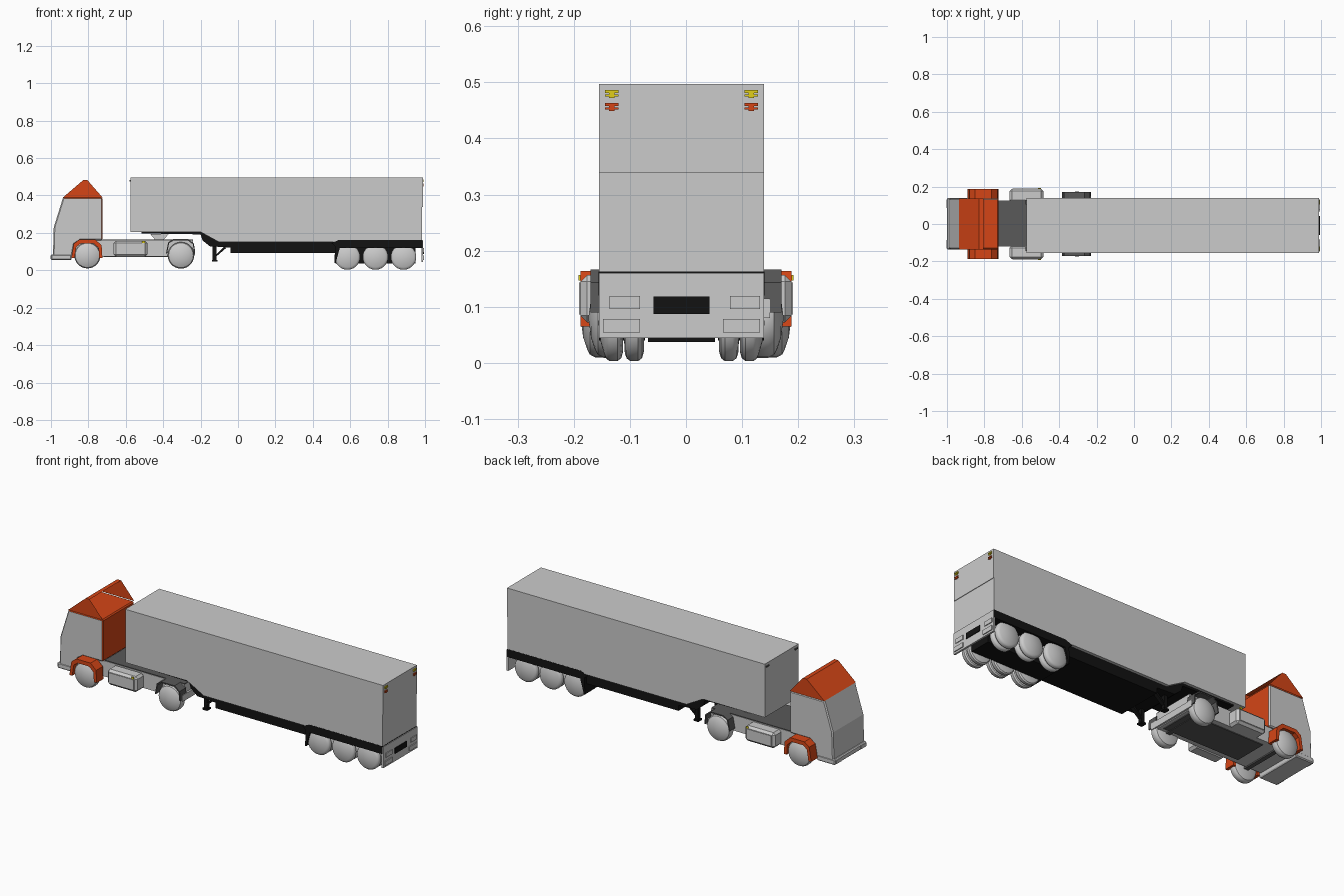
import bpy, bmesh, math

cube = bpy.data.objects.get("Cube")
if cube:
    bpy.data.objects.remove(cube, do_unlink=True)


def material(name, r, g, b):
    m = bpy.data.materials.new(name)
    m.use_nodes = True
    m.diffuse_color = (r, g, b, 1)
    m.node_tree.nodes["Principled BSDF"].inputs["Base Color"].default_value = (r, g, b, 1)
    return m


GREY = material("light grey", .6, .6, .6)
ORANGE = material("orange paint", .66, .06, .008)
BLACK = material("chassis black", .006, .006, .006)
DARK = material("dark grey", .1, .1, .1)
YELLOW = material("yellow lamp", .75, .62, .01)


def finish(name, bm, *mats):
    bmesh.ops.recalc_face_normals(bm, faces=bm.faces)
    me = bpy.data.meshes.new(name)
    bm.to_mesh(me)
    bm.free()
    ob = bpy.data.objects.new(name, me)
    bpy.context.collection.objects.link(ob)
    for m in mats:
        me.materials.append(m)
    return ob


def prism(name, pts, y0, y1, *mats):
    """Side profile in x, z extruded across the width."""
    bm = bmesh.new()
    face = bm.faces.new([bm.verts.new((x, y0, z)) for x, z in pts])
    ext = bmesh.ops.extrude_face_region(bm, geom=[face])
    moved = [v for v in ext["geom"] if isinstance(v, bmesh.types.BMVert)]
    bmesh.ops.translate(bm, vec=(0, y1 - y0, 0), verts=moved)
    return finish(name, bm, *mats)


def box(name, x0, x1, y0, y1, z0, z1, mat, bevel=0):
    ob = prism(name, [(x0, z0), (x1, z0), (x1, z1), (x0, z1)], y0, y1, mat)
    if bevel:
        mod = ob.modifiers.new("Bevel", "BEVEL")
        mod.width = bevel
        mod.segments = 1
    return ob


def wheel(name, x, y, z, radius, width, side, dome):
    """Tyre and hub turned around the axle; side is the outward direction."""
    w = width / 2
    profile = [(-w, 0), (-w, .75), (-w * .8, .92), (-w * .4, 1), (w * .4, 1),
               (w * .8, .93), (w, .8), (w + dome * .6, .5), (w + dome, 0)]
    bm = bmesh.new()
    vs = [bm.verts.new((x, y + side * a, z + radius * r)) for a, r in profile]
    edges = [bm.edges.new(p) for p in zip(vs, vs[1:])]
    bmesh.ops.spin(bm, geom=vs + edges, cent=(x, y, z), axis=(0, 1, 0),
                   angle=math.tau, steps=28)
    bmesh.ops.remove_doubles(bm, verts=bm.verts, dist=.0001)
    ob = finish(name, bm, GREY)
    bpy.ops.object.select_all(action="DESELECT")
    ob.select_set(True)
    bpy.context.view_layer.objects.active = ob
    bpy.ops.object.shade_smooth_by_angle(angle=math.radians(35))


def arch(name, cx, cz, outer, inner, y0, y1, mat):
    """Angular wheel arch: half-widths and heights of the two outlines."""
    def outline(w, h):
        return [(-w, -.01), (-w * .85, h * .75), (-w * .5, h),
                (w * .55, h), (w * .95, h * .65), (w, -.01)]
    pts = outline(*outer) + outline(*inner)[::-1]
    prism(name, [(cx + x, cz + z) for x, z in pts], y0, y1, mat)


def both(y0, y1, centre=0):
    """Matching spans on the right and left of a centre line."""
    return (("right", -1, centre - y1, centre - y0), ("left", 1, centre + y0, centre + y1))


# Cab: grey body with an orange back wall and roof
cab = prism("cab", [(-.99, .06), (-.89, .06), (-.875, .14), (-.845, .16), (-.725, .16),
                    (-.725, .39), (-.935, .39), (-.985, .23)], -.135, .137, GREY, ORANGE)
for p in cab.data.polygons:
    if p.normal.x > .9 and p.center.z > .2 or p.normal.z > .9:
        p.material_index = 1
# Chamfered front corners
bev = cab.modifiers.new("Bevel", "BEVEL")
bev.width = .006
bev.segments = 1
bev.limit_method = "ANGLE"
bev.angle_limit = math.radians(80)

# Roof deflector: sloping front and two gable sides, open at the back
bm = bmesh.new()
sides = [[bm.verts.new((x, y, z)) for x, z in ((-.935, .39), (-.828, .482), (-.805, .482), (-.725, .39))]
         for y in (-.135, .137)]
for s in sides:
    bm.faces.new(s)
for i in range(2):
    bm.faces.new([sides[0][i], sides[0][i + 1], sides[1][i + 1], sides[1][i]])
finish("roof_deflector", bm, ORANGE)

# Front bumper and its lamps
box("front_bumper", -1, -.89, -.137, .139, .055, .085, GREY, .005)
for side, s, y0, y1 in both(.085, .13):
    box(side + "_headlamp", -1.003, -.99, y0, y1, .06, .08, GREY)

# Tractor frame with dark deck and underside
box("tractor_frame", -.89, -.24, -.12, .125, .075, .16, GREY)
box("tractor_deck", -.725, -.24, -.118, .123, .16, .164, DARK)
box("tractor_underside", -.72, -.26, -.09, .095, .071, .075, DARK)
box("tractor_rear_bar", -.245, -.23, -.15, .15, .08, .115, GREY)
prism("coupling", [(-.44, .16), (-.4, .16), (-.37, .195), (-.47, .195)], -.07, .07, GREY)

for side, s, y0, y1 in both(.115, .188):
    # Side tank, with its panel and marker
    box(side + "_tank", -.665, -.485, y0, y1, .072, .157, GREY, .012)
    edge = s * .188
    box(side + "_tank_panel", -.65, -.5, min(edge, edge + s * .003), max(edge, edge + s * .003),
        .086, .143, GREY)
    box(side + "_tank_marker", -.512, -.498, min(edge, edge + s * .004), max(edge, edge + s * .004),
        .147, .157, YELLOW)
for side, s, y0, y1 in both(.13, .188):
    arch(side + "_front_arch", -.808, .075, (.083, .089), (.066, .068), y0, y1, ORANGE)
for side, s, y0, y1 in both(.115, .17):
    arch(side + "_rear_arch", -.308, .1, (.077, .066), (.071, .06), y0, y1, DARK)
for side, s, y0, y1 in both(.12, .165):
    wheel(side + "_front_wheel", -.805, s * .153, .08, .07, .046, s, .012)
    wheel(side + "_drive_wheel", -.305, s * .137, .08, .071, .05, s, .012)
for n, x in (("front", -.805), ("drive", -.305)):
    box(n + "_axle", x - .012, x + .012, -.14, .14, .068, .092, DARK)

# Trailer body with a stepped floor
MID = -.008
prism("trailer_body", [(-.575, .205), (-.2, .205), (-.1, .15), (.985, .15), (.985, .497), (-.575, .497)],
      MID - .147, MID + .147, GREY)

# Trailer chassis: wide upper frame, side rails and narrow spine
prism("trailer_neck", [(-.515, .205), (-.515, .197), (-.2, .192), (-.19, .16), (-.15, .128), (-.04, .122),
                       (-.04, .092), (.52, .092), (.52, .15), (-.1, .15), (-.2, .205)],
      MID - .13, MID + .13, BLACK)
box("axle_spine", .52, .95, MID - .06, MID + .06, .037, .155, BLACK)
prism("axle_cover", [(.5, .145), (.54, .163), (.986, .163), (.986, .12), (.53, .12)],
      MID - .148, MID + .148, BLACK)
for side, s, y0, y1 in both(.065, .147, MID):
    prism(side + "_mudguard", [(.515, .04), (.522, .04), (.55, .14), (.52, .14)], y0, y1, BLACK)

# Landing legs
for side, s, y0, y1 in both(.075, .095, MID):
    box(side + "_landing_leg", -.135, -.115, y0, y1, .055, .14, BLACK)
    box(side + "_landing_foot", -.14, -.11, y0 - .006, y1 + .006, .046, .055, BLACK)
    prism(side + "_landing_brace", [(-.12, .08), (-.115, .075), (-.06, .122), (-.075, .125)], y0, y1, BLACK)

# Three twin-wheel axles
for n, x in enumerate((.585, .735, .885), 1):
    for side, s, y0, y1 in both(.066, .142, MID):
        wheel(f"{side}_trailer_wheel_{n}_inner", x, MID + s * .084, .071, .068, .034, s, .002)
        wheel(f"{side}_trailer_wheel_{n}_outer", x, MID + s * .121, .071, .068, .034, s, .01)

# Rear end: lower panel, upper door, plate and lamps
box("rear_panel", .98, .99, MID - .147, MID + .147, .044, .16, GREY)
box("upper_rear_door", .985, .988, MID - .147, MID + .147, .338, .497, GREY)
box("rear_plate", .99, .994, MID - .05, MID + .05, .087, .118, BLACK)
for side, s, y0, y1 in both(.074, .14, MID):
    box(side + "_rear_lamp", .99, .995, y0, y1, .054, .078, GREY)
    box(side + "_rear_reflector", .99, .994, y0 + .012, y1, .096, .119, GREY)
for side, s, y0, y1 in both(.112, .136, MID):
    for row, mat, z in (("marker", YELLOW, .472), ("stop_lamp", ORANGE, .449)):
        box(f"{side}_{row}_upper", .988, .993, y0, y1, z + .009, z + .014, mat)
        box(f"{side}_{row}_lower", .988, .993, y0, y1, z + .003, z + .006, mat)
        box(f"{side}_{row}_stem", .988, .992, y0 + .007, y1 - .007, z, z + .014, mat)
    # Small front markers on the trailer
    box(side + "_front_marker", -.579, -.575, y0, y1, .475, .483, DARK)
